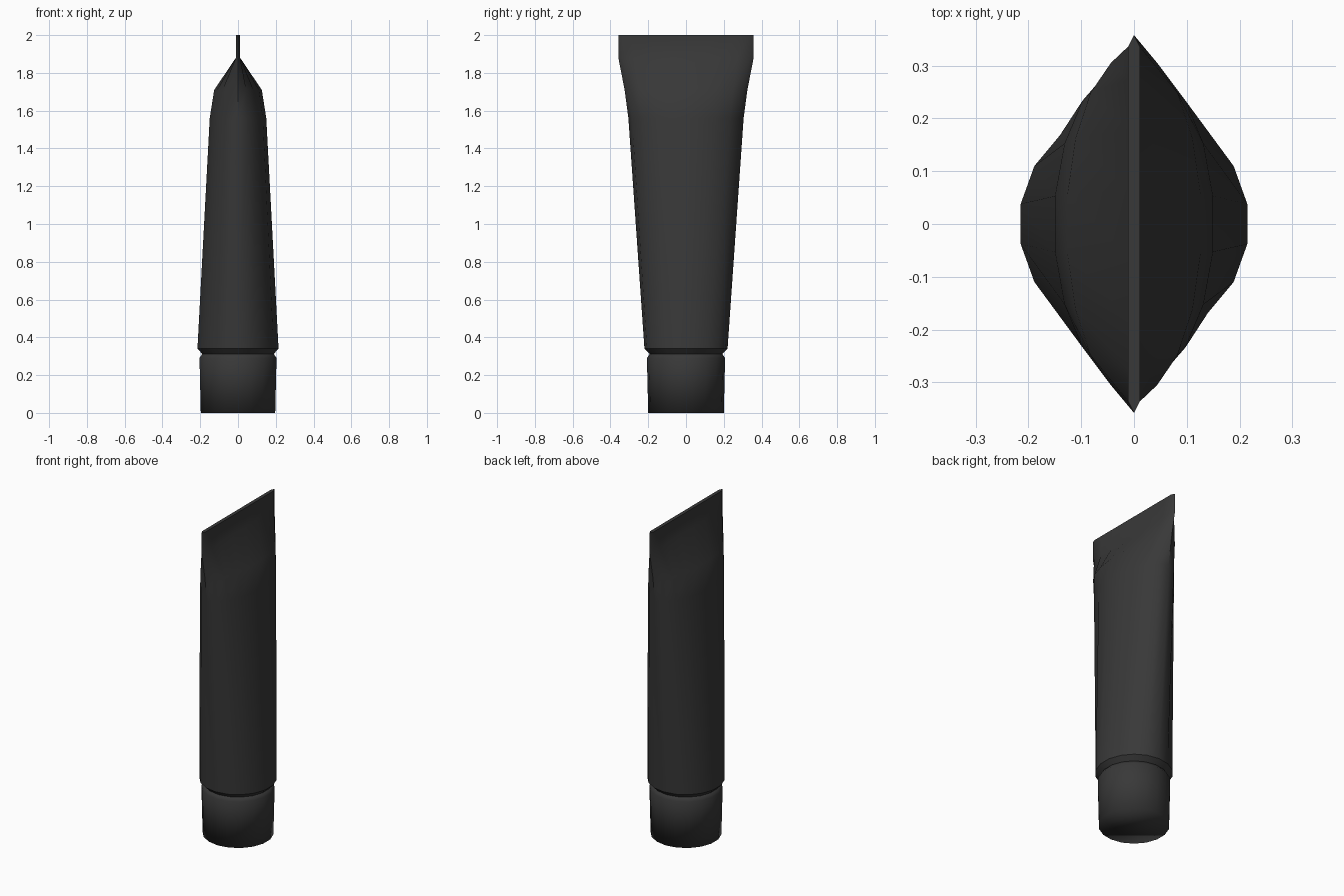
import bpy, bmesh, math

cube = bpy.data.objects.get("Cube")
if cube:
    bpy.data.objects.remove(cube, do_unlink=True)

SIDES = 18


def material(name, value):
    mat = bpy.data.materials.new(name)
    mat.use_nodes = True
    colour = (value, value, value, 1)
    mat.diffuse_color = colour
    mat.node_tree.nodes["Principled BSDF"].inputs["Base Color"].default_value = colour
    return mat


def oval(rx, ry, z):
    """Oval ring with a flat side towards x and a corner towards y."""
    angles = [math.radians(10 + 360 * i / SIDES) for i in range(SIDES)]
    return [(rx * math.cos(a), ry * math.sin(a), z) for a in angles]


def crimp(half, ry, z):
    """Flat seam ring: constant thickness, pointed at both ends."""
    ring = []
    for x, y, height in oval(1, ry, z):
        side = 0 if abs(x) < 0.01 else math.copysign(half, x)
        ring.append((side, y, height))
    return ring


def loft(name, rings, mat):
    bm = bmesh.new()
    loops = [[bm.verts.new(p) for p in ring] for ring in rings]
    for low, high in zip(loops, loops[1:]):
        for i in range(SIDES):
            j = (i + 1) % SIDES
            bm.faces.new((low[i], low[j], high[j], high[i]))
    bm.faces.new(loops[0][::-1])
    bm.faces.new(loops[-1])
    mesh = bpy.data.meshes.new(name)
    bm.to_mesh(mesh)
    bm.free()
    mesh.materials.append(mat)
    obj = bpy.data.objects.new(name, mesh)
    bpy.context.collection.objects.link(obj)
    bpy.ops.object.select_all(action="DESELECT")
    obj.select_set(True)
    bpy.context.view_layer.objects.active = obj
    return obj


charcoal = material("charcoal plastic", 0.04)

# Screw cap the tube stands on, softly shaded all over
loft("cap", [oval(0.2, 0.2, 0), oval(0.207, 0.207, 0.29),
             oval(0.19, 0.19, 0.315)], charcoal)
bpy.ops.object.shade_smooth()

# Squeezable body: round shoulder flattening into the crimped seam
loft("tube_body", [oval(0.19, 0.19, 0.31), oval(0.218, 0.22, 0.34),
                   oval(0.152, 0.305, 1.56), oval(0.128, 0.325, 1.71),
                   crimp(0.011, 0.358, 1.88), crimp(0.011, 0.358, 2)], charcoal)
bpy.ops.object.shade_smooth_by_angle(angle=math.radians(40))
